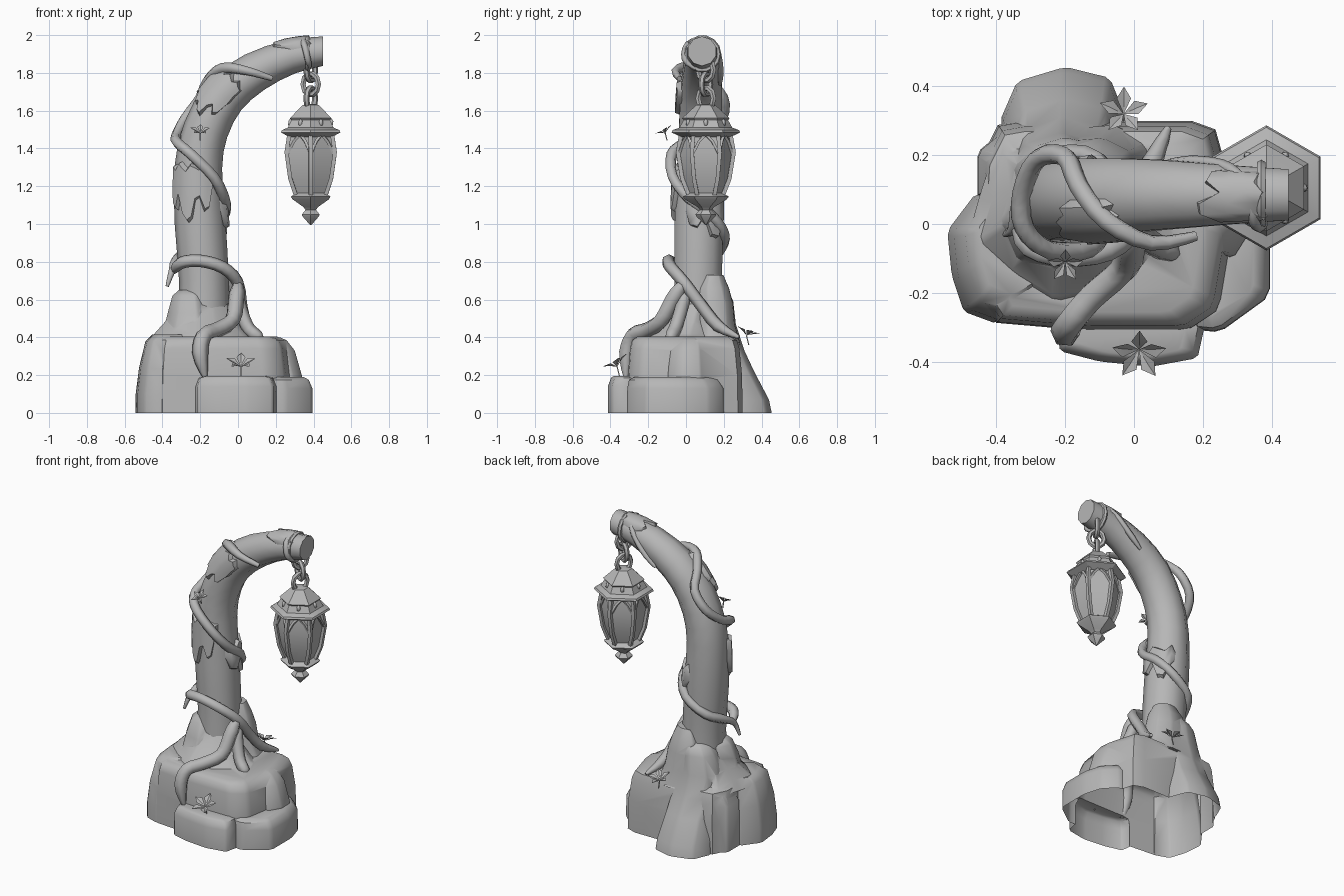
import bpy, bmesh, math
from mathutils import Vector as V, Matrix

if "Cube" in bpy.data.objects:
    bpy.data.objects.remove(bpy.data.objects["Cube"])

stone = bpy.data.materials.new("plain grey")
stone.diffuse_color = (0.47, 0.47, 0.47, 1)
stone.use_nodes = True
stone.node_tree.nodes["Principled BSDF"].inputs["Base Color"].default_value = stone.diffuse_color


def finish(bm, name, angle=35):
    bmesh.ops.recalc_face_normals(bm, faces=bm.faces[:])
    me = bpy.data.meshes.new(name)
    bm.to_mesh(me)
    bm.free()
    ob = bpy.data.objects.new(name, me)
    bpy.context.collection.objects.link(ob)
    me.materials.append(stone)
    bpy.ops.object.select_all(action='DESELECT')
    ob.select_set(True)
    bpy.context.view_layer.objects.active = ob
    bpy.ops.object.shade_smooth_by_angle(angle=math.radians(angle))
    return ob


def skin(bm, rings, cap0=True, cap1=True):
    loops = [[bm.verts.new(p) for p in r] for r in rings]
    n = len(loops[0])
    for a, b in zip(loops, loops[1:]):
        for i in range(n):
            j = (i + 1) % n
            bm.faces.new((a[i], a[j], b[j], b[i]))
    if cap0:
        bm.faces.new(loops[0][::-1])
    if cap1:
        bm.faces.new(loops[-1])


def spline(pts, t):
    # smooth curve through the points, t in index units
    i = min(int(t), len(pts) - 2)
    u = t - i
    g = lambda k: V(pts[max(0, min(k, len(pts) - 1))])
    a, b, c, d = g(i - 1), g(i), g(i + 1), g(i + 2)
    return 0.5 * (2 * b + (c - a) * u + (2 * a - 5 * b + 4 * c - d) * u * u
                  + (3 * b - a - 3 * c + d) * u ** 3)


def tube(bm, pts, radius, sides=6, steps=3, taper0=1.0, taper1=1.0):
    n = (len(pts) - 1) * steps
    cs = [spline(pts, k / steps) for k in range(n + 1)]
    up, rings = None, []
    for k, c in enumerate(cs):
        t = (cs[min(k + 1, n)] - cs[max(k - 1, 0)]).normalized()
        if up is None:
            up = t.orthogonal()
        up = (up - t * up.dot(t)).normalized()
        side = t.cross(up)
        f = k / n
        r = radius * min(1, taper0 + 5 * f, taper1 + 5 * (1 - f))
        rings.append([c + r * (math.cos(q) * up + math.sin(q) * side)
                      for q in (math.tau * s / sides for s in range(sides))])
    skin(bm, rings)


# rocks: footprint with cut corners, lofted through (z, scale, dx, dy)
rocks = []


def rock(name, foot, levels):
    bm = bmesh.new()
    c = sum((V(p) for p in foot), V((0, 0))) / len(foot)
    ring = []
    for p, q in zip(foot, foot[1:] + foot[:1]):
        ring += [V(p).lerp(V(q), .1), V(p).lerp(V(q), .9)]
    skin(bm, [[(c.x + (p.x - c.x) * s + dx, c.y + (p.y - c.y) * s + dy, z) for p in ring]
              for z, s, dx, dy in levels])
    rocks.append(finish(bm, name, 50))


rock("main_rock", [(-.43, -.285), (-.14, -.31), (.16, -.31), (.25, -.25), (.3, .05), (.23, .3), (-.39, .3), (-.45, .18)],
     [(0, 1, 0, 0), (.2, .99, 0, 0), (.34, .95, -.005, 0), (.385, .91, -.01, 0), (.405, .8, -.02, 0)])
rock("left_rock", [(-.543, -.02), (-.53, -.15), (-.495, -.255), (-.4, -.29), (-.26, -.2), (-.26, .1), (-.46, .09)],
     [(0, 1, 0, 0), (.1, 1, 0, 0), (.24, .95, .012, 0), (.38, .86, .035, .01), (.415, .72, .055, .03)])
rock("right_rock", [(.1, -.3), (.25, -.315), (.395, -.21), (.395, .0), (.36, .12), (.28, .2), (.1, .2)],
     [(0, 1, 0, 0), (.13, .99, 0, 0), (.175, .92, -.01, -.01), (.19, .78, -.02, -.02)])
rock("front_rock", [(-.225, -.3), (-.215, -.37), (-.1, -.4), (.05, -.415), (.185, -.39), (.205, -.3), (.1, -.25), (-.1, -.25)],
     [(0, 1, 0, 0), (.14, 1, 0, 0), (.185, .92, 0, .01), (.195, .75, 0, .01)])
rock("back_rock", [(-.39, .3), (-.34, .415), (-.2, .457), (-.07, .425), (-.02, .3), (-.05, .1), (-.34, .1)],
     [(0, 1, 0, 0), (.07, .97, 0, -.01), (.22, .88, 0, -.075), (.33, .84, -.005, -.12), (.47, .74, -.01, -.15),
      (.59, .62, 0, -.145), (.635, .5, .01, -.145), (.655, .3, .01, -.145)])
rock("side_rock", [(.18, -.08), (.29, -.1), (.34, -.02), (.33, .08), (.27, .12), (.18, .1)],
     [(0, 1, 0, 0), (.2, .98, 0, 0), (.33, .88, -.03, 0), (.385, .7, -.06, 0), (.4, .5, -.08, 0)])
rock("corner_rock", [(-.455, .07), (-.455, .21), (-.37, .28), (-.26, .2), (-.28, .08)],
     [(0, 1, 0, 0), (.3, .97, 0, 0), (.36, .8, .02, 0)])
# soil mound flaring around the foot of the post
rock("soil_mound", [(-.18 + r * math.cos(a), .02 + r * .9 * math.sin(a)) for r, a in
                    ((.29 + .03 * math.cos(3 * k), math.tau * k / 11) for k in range(11))],
     [(.36, 1.04, 0, 0), (.42, .86, -.01, 0), (.48, .66, -.015, .02), (.56, .52, -.01, .04), (.6, .4, -.01, .04)])
rock("moss_shoulder", [(-.4, 0), (-.34, -.11), (-.22, -.14), (-.16, -.08), (-.17, .12), (-.34, .12)],
     [(.37, 1.15, 0, 0), (.53, .9, .01, .01), (.62, .7, .01, .03), (.65, .5, .02, .04)])
rock("moss_back", [(-.2, .08), (-.06, .04), (.02, .12), (0, .21), (-.08, .25), (-.2, .24)],
     [(.37, 1.3, .02, .01), (.47, 1.1, 0, 0), (.58, 1, -.01, 0), (.66, .88, -.02, -.01), (.73, .55, -.02, -.01)])

# merge the rocks into one hollow shell, open underneath
base = rocks[0]
for other in rocks[1:]:
    mod = base.modifiers.new("join", 'BOOLEAN')
    mod.operation, mod.solver, mod.object = 'UNION', 'EXACT', other
bm = bmesh.new()
bm.from_object(base, bpy.context.evaluated_depsgraph_get())
bmesh.ops.delete(bm, geom=[f for f in bm.faces if all(v.co.z < .002 for v in f.verts)], context='FACES')
for ob in rocks:
    bpy.data.objects.remove(ob)
finish(bm, "rock_base", 45)

# bent post: x, z, radius; it bends in the xz plane
POST = [(-.18, .4, .14), (-.18, .7, .132), (-.2, 1.0, .135), (-.21, 1.3, .126), (-.17, 1.5, .12),
        (-.07, 1.68, .116), (.09, 1.805, .106), (.28, 1.885, .09), (.45, 1.915, .078)]


def on_post(t, deg, lift=0.0):
    # deg 0 = front, 90 = inner side, -90 = outer side
    c = spline(POST, t)
    d = spline(POST, min(t + .05, 8)) - spline(POST, max(t - .05, 0))
    d = V((d.x, d.y)).normalized() if t < 8 else V((1, 0))
    a, r = math.radians(deg), c.z + lift
    y = .06 + .025 * min(1, t / 6)
    return V((c.x + r * math.sin(a) * d.y, y - r * math.cos(a), c.y - r * math.sin(a) * d.x))


bm = bmesh.new()
skin(bm, [[on_post(k / 2, 36 * s + 18) for s in range(10)] for k in range(17)])
finish(bm, "post", 40)


# moss: thick skins on the post with blunt dripping lower edges
def moss(name, top, drips, a0, a1, lift=.02):
    bm = bmesh.new()
    n, rows = len(drips) - 1, 4
    grid = []
    for i, low in enumerate(drips):
        a = a0 + (a1 - a0) * i / n
        t1 = top - .06 * (i % 3) - (.12 if i in (0, n) else 0)
        side = i in (0, n)
        grid.append([bm.verts.new(on_post(low + (t1 - low) * f, a, -.006 if side or f in (0, 1) else lift))
                     for f in (0, .06, .5, .92, 1)])
    for g, h in zip(grid, grid[1:]):
        for j in range(rows):
            bm.faces.new((g[j], h[j], h[j + 1], g[j + 1]))
    finish(bm, name, 55)


moss("moss_middle", 3.1, [2.6, 2.35, 2.25, 2.5, 2.15, 2.03, 2.08, 2.4, 2.45, 2.2, 2.25, 2.6, 2.7], -75, 40)
moss("moss_bend", 5.55, [4.8, 4.65, 4.7, 4.45, 4.5, 4.3, 4.25, 4.5, 4.6, 4.4, 4.45, 4.8, 4.9], -85, 25)
moss("moss_tip", 7.6, [7.0, 6.8, 6.75, 6.95, 6.65, 6.65, 6.9, 7.1], -150, -20, .012)
moss("moss_inner", 2.5, [2.25, 1.95, 1.9, 2.1, 1.75, 1.72, 2.05, 2.2], 55, 165)

# vines
VINES = {
    "long_vine": ([(.18, -.035, 1.77), (.05, -.055, 1.81), (-.08, .01, 1.825), (-.16, .11, 1.76), (-.2, .195, 1.67),
                   (-.28, .19, 1.56), (-.325, .09, 1.47), (-.32, -.01, 1.43), (-.25, -.075, 1.37), (-.13, -.07, 1.25),
                   (-.075, .01, 1.14), (-.07, .13, 1.05), (-.14, .2, .95), (-.27, .18, .86), (-.33, .07, .8),
                   (-.35, -.01, .75), (-.375, -.03, .67)], .029),
    "lower_vine": ([(-.34, -.0, .75), (-.3, -.07, .795), (-.2, -.095, .805), (-.08, -.08, .77), (0, -.01, .69),
                    (.02, .08, .57), (.05, .17, .46), (.1, .28, .4)], .033),
    "front_root": ([(0, -.01, .69), (-.01, -.07, .6), (-.03, -.13, .49), (-.12, -.21, .435), (-.18, -.28, .41),
                    (-.2, -.315, .32), (-.175, -.32, .19)], .043),
    "side_root": ([(-.01, .0, .64), (.02, -.03, .53), (.06, -.06, .44), (.13, -.09, .39)], .036),
    "tip_vine": ([(.1, .18, 1.74), (.2, .18, 1.83), (.28, .16, 1.92), (.33, .1, 1.975), (.35, .01, 1.95),
                  (.37, -.005, 1.87), (.38, .05, 1.82)], .018),
}
for name, (pts, r) in VINES.items():
    bm = bmesh.new()
    tube(bm, pts, r, 6, 3, .5, .3)
    finish(bm, name, 70)


# leaf sprigs: five folded leaves around a stalk
def sprig(name, pos, size, tilt):
    bm = bmesh.new()
    turn = Matrix.Translation(pos) @ Matrix.Rotation(tilt, 4, 'X')
    for k in range(5):
        m = turn @ Matrix.Rotation(math.tau * k / 5 + .3, 4, 'Z') @ Matrix.Rotation(-.5, 4, 'Y')
        p = [bm.verts.new(m @ (V(q) * size)) for q in
             ((0, 0, 0), (.6, -.26, .08), (1, 0, -.08), (.6, .26, .08), (.55, 0, 0))]
        for a, b in ((0, 1), (1, 2), (2, 3), (3, 0)):
            bm.faces.new((p[a], p[b], p[4]))
    end = V(pos) + V((0, .02, -.08)) * size * 8
    tube(bm, [V(pos), (V(pos) + end) / 2, end], .004, 4, 1)
    finish(bm, name, 20)


sprig("front_leaves", (.015, -.365, .245), .09, .5)
sprig("back_leaves", (-.03, .32, .41), .08, -.3)
sprig("post_leaves", (-.2, -.11, 1.48), .06, .5)

# lantern: six-sided, a corner towards the back
LX, LY = .385, .105


def hexagon(r, z):
    return [V((LX + r * math.cos(a), LY + r * math.sin(a), z)) for a in (math.radians(60 * k + 30) for k in range(6))]


def lantern_part(name, profile):
    bm = bmesh.new()
    skin(bm, [hexagon(r, z) for r, z in profile])
    return finish(bm, name, 25)


BODY = [(.08, 1.15), (.115, 1.24), (.138, 1.38), (.12, 1.48)]
lantern_part("lantern_glass", BODY)
lantern_part("lantern_roof", [(.13, 1.46), (.182, 1.485), (.176, 1.497), (.14, 1.51), (.118, 1.55), (.126, 1.56),
                              (.07, 1.612), (.05, 1.63), (.02, 1.635)])
lantern_part("lantern_base", [(.085, 1.165), (.122, 1.145), (.11, 1.13), (.045, 1.09), (.032, 1.075),
                              (.055, 1.05), (.05, 1.04), (.004, .995)])

bm = bmesh.new()
for k in range(6):
    # corner rib and the arch bars at the top of each panel
    tube(bm, [hexagon(r + .01, z)[k] for r, z in BODY], .015, 4, 1)
    a, b = hexagon(.142, 1.37)[k], hexagon(.142, 1.37)[(k + 1) % 6]
    top = (hexagon(.13, 1.475)[k] + hexagon(.13, 1.475)[(k + 1) % 6]) / 2
    for p in (a, b):
        tube(bm, [p, p.lerp(top, .5) + V((0, 0, .015)), top], .01, 4, 1)
finish(bm, "lantern_frame", 25)

bm = bmesh.new()
for k in range(6):
    p = (hexagon(.125, 1.535)[k] + hexagon(.125, 1.535)[(k + 1) % 6]) / 2
    bmesh.ops.create_icosphere(bm, subdivisions=1, radius=.013,
                               matrix=Matrix.Translation(p) @ Matrix.Diagonal((1, 1, 1.8, 1)))
finish(bm, "roof_studs", 60)


# chain links, alternating direction, and the ring over the branch
def link(name, centre, half_w, half_h, thick, turn, sides=10):
    bm = bmesh.new()
    rings = []
    for k in range(sides + 1):
        q = math.tau * k / sides
        out = V((math.cos(q) * math.cos(turn), math.cos(q) * math.sin(turn), math.sin(q)))
        side = V((-math.sin(turn), math.cos(turn), 0))
        c = V(centre) + V((out.x * half_w, out.y * half_w, out.z * half_h))
        rings.append([c + thick * (math.cos(s) * out + math.sin(s) * side)
                      for s in (math.tau * j / 6 for j in range(6))])
    skin(bm, rings, False, False)
    bmesh.ops.remove_doubles(bm, verts=bm.verts[:], dist=1e-5)
    finish(bm, name, 50)


for k in range(3):
    link("chain_link_%d" % (k + 1), (LX, LY, 1.665 + .075 * k), .047, .056, .016, math.radians(60 + 90 * k))
link("branch_ring", (.37, .087, 1.9), .086, .086, .014, math.radians(90), 14)
